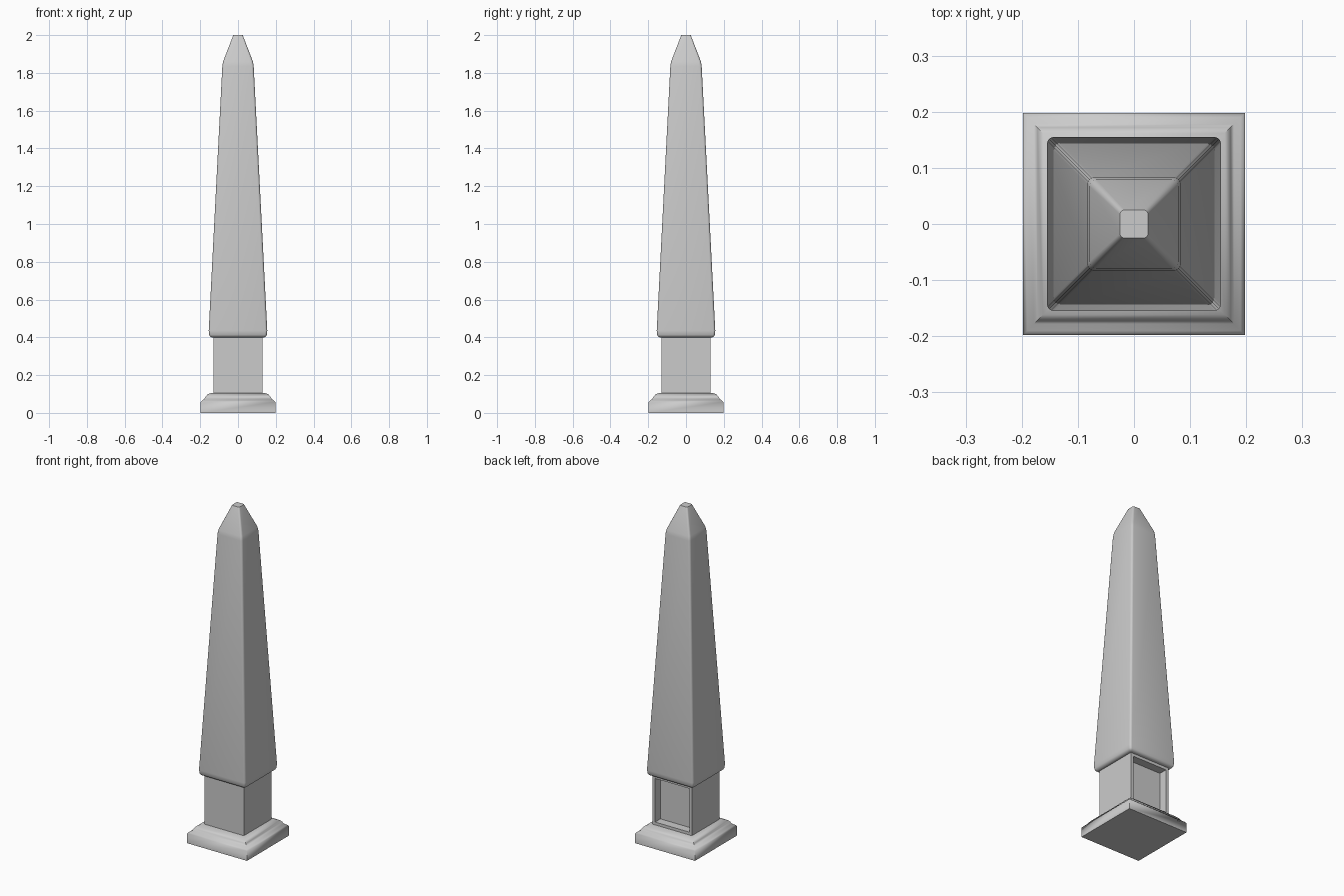
import bpy, bmesh, math

if "Cube" in bpy.data.objects:
    bpy.data.objects.remove(bpy.data.objects["Cube"], do_unlink=True)

stone = bpy.data.materials.new("grey stone")
stone.use_nodes = True
colour = (0.6, 0.6, 0.6, 1)
stone.diffuse_color = colour
stone.node_tree.nodes["Principled BSDF"].inputs["Base Color"].default_value = colour


def finish(name, bm, angle):
    bmesh.ops.recalc_face_normals(bm, faces=bm.faces)
    mesh = bpy.data.meshes.new(name)
    bm.to_mesh(mesh)
    bm.free()
    obj = bpy.data.objects.new(name, mesh)
    bpy.context.collection.objects.link(obj)
    mesh.materials.append(stone)
    bpy.ops.object.select_all(action='DESELECT')
    obj.select_set(True)
    bpy.context.view_layer.objects.active = obj
    bpy.ops.object.shade_smooth_by_angle(angle=math.radians(angle))
    return obj


def ring(bm, half, z, radius, steps=4):
    """Square outline with rounded corners, or sharp ones if radius is 0."""
    verts = []
    for quarter in range(4):
        mid = math.pi / 4 + quarter * math.pi / 2
        cx = math.copysign(half - radius, math.cos(mid))
        cy = math.copysign(half - radius, math.sin(mid))
        for i in range(steps + 1 if radius else 1):
            a = quarter * math.pi / 2 + i / steps * math.pi / 2
            verts.append(bm.verts.new((cx + radius * math.cos(a), cy + radius * math.sin(a), z)))
    return verts


def square_loft(name, profile, angle):
    """Loft square rings given as (half width, height, corner radius)."""
    bm = bmesh.new()
    rings = [ring(bm, *p) for p in profile]
    for low, high in zip(rings, rings[1:]):
        n = len(low)
        for i in range(n):
            j = (i + 1) % n
            bm.faces.new((low[i], low[j], high[j], high[i]))
    bm.faces.new(rings[0][::-1])
    bm.faces.new(rings[-1])
    return finish(name, bm, angle)


# Moulded foot with sharp mitred corners
square_loft("base", [(0.198, 0, 0), (0.198, 0.058, 0), (0.19, 0.066, 0), (0.178, 0.074, 0),
                     (0.172, 0.086, 0), (0.162, 0.097, 0), (0.142, 0.106, 0)], 60)

# Tapered shaft with rounded lower rim and pointed, cut-off cap
square_loft("shaft", [(0.138, 0.4, 0.008), (0.148, 0.404, 0.01), (0.153, 0.413, 0.012),
                      (0.155, 0.435, 0.012), (0.083, 1.835, 0.012), (0.079, 1.86, 0.012),
                      (0.025, 2.0, 0.008)], 50)

# Pedestal block with a recessed panel in its back
bm = bmesh.new()
bmesh.ops.create_cube(bm, size=1)
for v in bm.verts:
    v.co = (v.co.x * 0.26, v.co.y * 0.26, 0.253 + v.co.z * 0.294)
back = max(bm.faces, key=lambda f: f.calc_center_median().y)
bmesh.ops.inset_region(bm, faces=[back], thickness=0.024)
panel = bmesh.ops.extrude_discrete_faces(bm, faces=[back])["faces"][0]
bmesh.ops.translate(bm, verts=panel.verts, vec=(0, -0.05, 0))
finish("pedestal", bm, 30)
